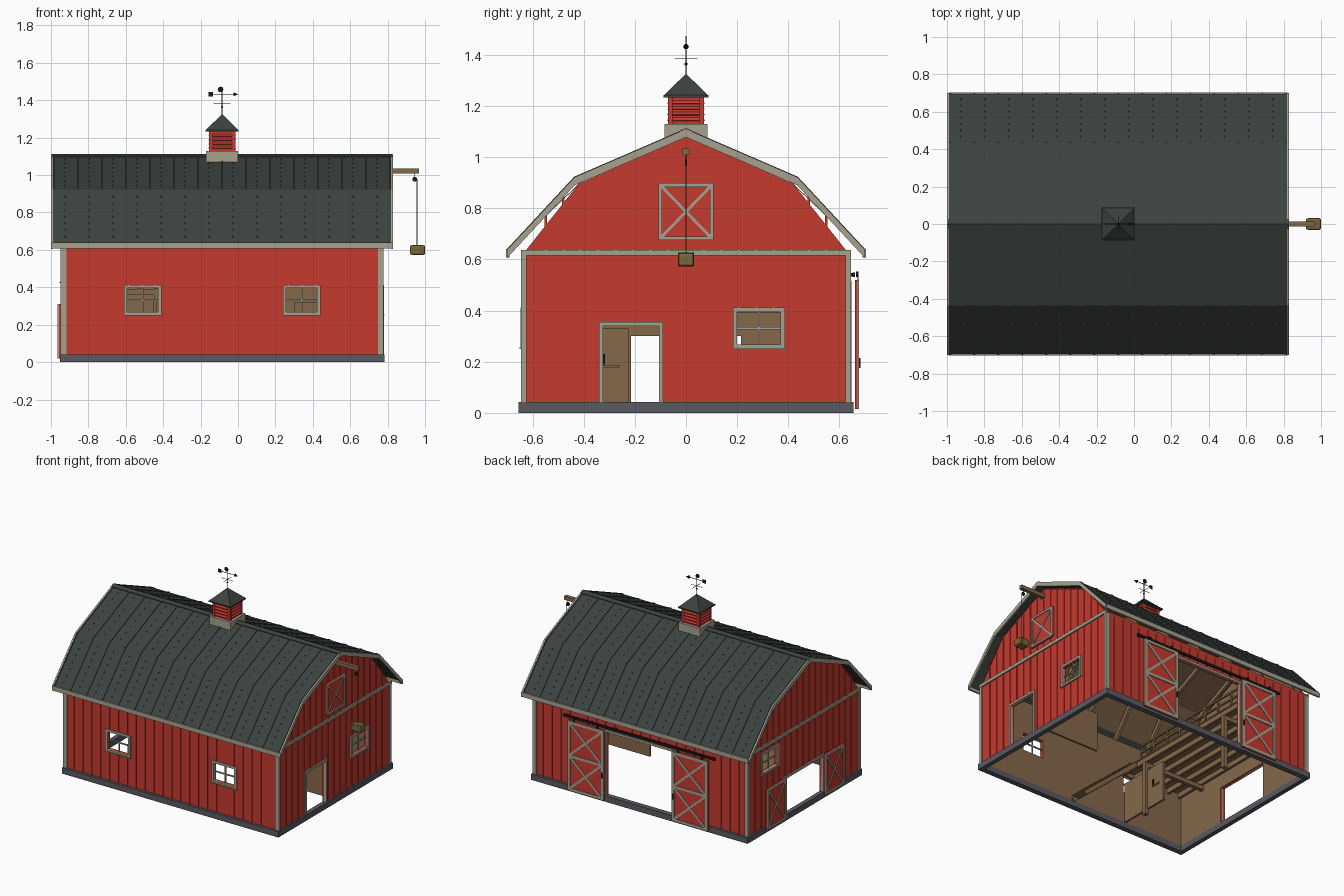
import bpy, bmesh
from math import pi
from mathutils import Vector as V, Matrix

if "Cube" in bpy.data.objects:
    bpy.data.objects.remove(bpy.data.objects["Cube"])

def mat(name, *c):
    m = bpy.data.materials.new(name)
    m.diffuse_color = (*c, 1)
    m.use_nodes = True
    m.node_tree.nodes["Principled BSDF"].inputs["Base Color"].default_value = m.diffuse_color
    return m

RED, TRIM = mat("red_paint", .56, .042, .028), mat("trim_paint", .39, .36, .28)
ROOF, WOOD = mat("roof_metal", .043, .055, .049), mat("bare_wood", .235, .14, .07)
STONE, IRON = mat("foundation_grey", .1, .1, .12), mat("black_iron", .01, .01, .01)
HAY, ROPE = mat("hay", .2, .14, .04), mat("rope", .12, .09, .05)
CX = -.085
parts = []

def part(name, *mats):
    bm = bmesh.new()
    parts.append((name, bm, mats))
    return bm

def box(bm, x0, x1, y0, y1, z0, z1):
    m = Matrix.Translation(((x0+x1)/2, (y0+y1)/2, (z0+z1)/2)) @ Matrix.Diagonal((abs(x1-x0), abs(y1-y0), abs(z1-z0), 1))
    bmesh.ops.create_cube(bm, size=1, matrix=m)

def bar(bm, p, q, w, h, n):
    p, q, n = V(p), V(q), V(n)
    d = (q-p).normalized()
    n = (n - d*n.dot(d)).normalized()
    r = Matrix((n.cross(d), n, d)).transposed().to_4x4()
    bmesh.ops.create_cube(bm, size=1, matrix=Matrix.Translation((p+q)/2) @ r @ Matrix.Diagonal((w, h, (q-p).length, 1)))

def rod(bm, p, q, r, r2=None, seg=8):
    p, q = V(p), V(q)
    m = Matrix.Translation((p+q)/2) @ (q-p).to_track_quat('Z', 'Y').to_matrix().to_4x4()
    bmesh.ops.create_cone(bm, cap_ends=True, segments=seg, radius1=r, radius2=r if r2 is None else r2, depth=(q-p).length, matrix=m)

def prism(bm, pts, x0, x1):
    a, b = [[bm.verts.new((x, y, z)) for y, z in pts] for x in (x0, x1)]
    bm.faces.new(a); bm.faces.new(b)
    for i in range(len(pts)):
        j = (i+1) % len(pts)
        bm.faces.new((a[i], a[j], b[j], b[i]))

# wall frames: u along the wall, n outward, z up
SIDES = {"front": lambda u, n, z: V((u, -.637-n, z)), "back": lambda u, n, z: V((u, .637+n, z)),
         "right": lambda u, n, z: V((.77+n, u, z)), "left": lambda u, n, z: V((-.94-n, u, z))}
WIN = {"front": [(-.593, -.427, .267, .395), (.257, .423, .267, .395)], "back": [],
       "right": [(.2, .37, .267, .395)], "left": [(.305, .475, .44, .57)]}
DOOR = {"front": [], "back": [(-.36, .19, .04, .5)], "right": [(-.325, -.105, .04, .34)], "left": [(-.215, .215, .04, .3)]}

def wbox(bm, F, u0, u1, n0, n1, z0, z1):
    a, b = F(u0, n0, z0), F(u1, n1, z1)
    box(bm, a.x, b.x, a.y, b.y, a.z, b.z)

def frame(bm, F, u0, u1, z0, z1, w, n0, n1, bottom=True):
    wbox(bm, F, u0, u0+w, n0, n1, z0, z1)
    wbox(bm, F, u1-w, u1, n0, n1, z0, z1)
    wbox(bm, F, u0+w, u1-w, n0, n1, z1-w, z1)
    if bottom:
        wbox(bm, F, u0+w, u1-w, n0, n1, z0, z0+w)

def cross(bm, F, u0, u1, z0, z1, w, n):
    out = F(0, 1, 0) - F(0, 0, 0)
    bar(bm, F(u0, n, z0), F(u1, n, z1), w, .006, out)
    bar(bm, F(u0, n, z1), F(u1, n, z0), w, .0055, out)

def wall(bm, F, u0, u1, z0, z1, holes, t=.02):
    us = sorted({u0, u1, *[h[i] for h in holes for i in (0, 1)]})
    zs = sorted({z0, z1, *[h[i] for h in holes for i in (2, 3)]})
    def solid(i, j):
        if not (0 <= i < len(us)-1 and 0 <= j < len(zs)-1):
            return False
        u, z = (us[i]+us[i+1])/2, (zs[j]+zs[j+1])/2
        return not any(h[0] < u < h[1] and h[2] < z < h[3] for h in holes)
    quad = lambda *ps: bm.faces.new([bm.verts.new(F(*p)) for p in ps])
    for i in range(len(us)-1):
        for j in range(len(zs)-1):
            if solid(i, j):
                c = [(us[i], zs[j]), (us[i+1], zs[j]), (us[i+1], zs[j+1]), (us[i], zs[j+1])]
                for n in (0, -t):
                    quad(*[(u, n, z) for u, z in c])
                for k, (di, dj) in enumerate(((0, -1), (1, 0), (0, 1), (-1, 0))):
                    if not solid(i+di, j+dj):
                        (a, b), (d, e) = c[k], c[(k+1) % 4]
                        quad((a, 0, b), (d, 0, e), (d, -t, e), (a, -t, b))
    bmesh.ops.remove_doubles(bm, verts=bm.verts, dist=1e-5)
    bmesh.ops.recalc_face_normals(bm, faces=bm.faces)
    inward = F(0, -1, 0) - F(0, 0, 0)
    for f in bm.faces:
        f.material_index = int(f.normal.dot(inward) > .9)

# foundation ring
b = part("foundation", STONE)
for s in (-1, 1):
    box(b, -.952, .782, s*.655, s*.617, 0, .042)
for x in (-.952, .75):
    box(b, x, x+.032, -.617, .617, 0, .042)

# walls, battens, trim, windows
PROFILE = [(-.70, .635), (-.435, .92), (0, 1.108), (.435, .92), (.70, .635)]
GABLE = [(-.637, .62), (-.625, .637), (-.42, .895), (0, 1.08), (.42, .895), (.625, .637), (.637, .62)]
def roof_z(y):
    y = abs(y)
    return 1.108 - y*.188/.435 if y < .435 else .92 - (y-.435)*.285/.265
trim, batten = part("wall_trim", TRIM), part("wall_battens", RED)
for name, F in SIDES.items():
    longside = name in ("front", "back")
    u0, u1 = (-.94, .77) if longside else (-.617, .617)
    holes = WIN[name] + DOOR[name]
    wall(part(name+"_wall", RED, WOOD), F, u0, u1, .04, .635 if longside else .62, holes)
    count = 24 if longside else 18
    for k in range(1, count):
        u = u0 + (u1-u0)*k/count
        cuts = sorted((h[2]-.018, h[3]+.018) for h in holes if h[0]-.022 < u < h[1]+.022)
        z = .042
        for lo, hi in cuts + [(.612, 0)]:
            if lo > z:
                wbox(batten, F, u-.005, u+.005, 0, .005, z, lo)
            z = max(z, hi)
        if not longside:
            wbox(batten, F, u-.005, u+.005, 0, .005, .635, roof_z(u)-.02)
    e0, e1, w = (-.948, .778, .03) if longside else (-.637, .637, .014)
    for a, c in ((e0, e0+w), (e1-w, e1)):
        wbox(trim, F, a, c, 0, .008, .042, .62)
    if not longside:
        wbox(trim, F, -.645, .645, 0, .01, .615, .637)
    win = part(name+"_windows", TRIM)
    for a, c, d, e in WIN[name]:
        frame(win, F, a-.017, c+.017, d-.017, e+.017, .017, -.01, .01)
        wbox(win, F, a-.02, c+.02, 0, .014, d-.018, d-.012)
        wbox(win, F, (a+c)/2-.004, (a+c)/2+.004, -.012, -.004, d, e)
        wbox(win, F, a, c, -.012, -.004, (d+e)/2-.004, (d+e)/2+.004)
    for a, c, d, e in DOOR[name]:
        frame(trim, F, a-.016, c+.016, d, e+.016, .016, -.01, .01, False)
for name, x, xl in (("left_gable", -.94, -.92), ("right_gable", .75, .747)):
    prism(part(name, RED), GABLE, x, x+.02)
    prism(part(name+"_lining", WOOD), GABLE, xl, xl+.003)

# doors: outside leaves with frame, middle rail and cross braces
def leaf(name, F, u0, u1, z0, z1, n, panels, w=.02):
    wbox(part(name, RED), F, u0, u1, n, n+.01, z0, z1)
    t = part(name+"_bracing", TRIM)
    frame(t, F, u0, u1, z0, z1, w, n+.01, n+.016)
    h = (z1-z0-w)/panels
    for k in range(panels):
        lo = z0+w/2+k*h
        cross(t, F, u0+w/2, u1-w/2, lo, lo+h, w*.8, n+.0125)
        if k:
            wbox(t, F, u0+w, u1-w, n+.01, n+.016, lo-w/2, lo+w/2)
B, L, R = SIDES["back"], SIDES["left"], SIDES["right"]
iron = part("door_hardware", IRON)
for i, (a, c) in enumerate(((-.645, -.358), (.188, .475))):
    leaf(f"sliding_door_{i+1}", B, a, c, .015, .52, .024, 2)
    for u in (a+.05, c-.05):
        wbox(iron, B, u-.006, u+.006, .034, .038, .5, .54)
        rod(iron, B(u, .028, .542), B(u, .038, .542), .01, seg=12)
    h = c-.012 if i == 0 else a+.012
    wbox(iron, B, h-.004, h+.004, .04, .046, .175, .215)
wbox(iron, B, -.69, .52, .014, .024, .532, .548)
for k in range(7):
    u = -.67 + k*.195
    wbox(iron, B, u-.006, u+.006, 0, .014, .534, .546)
for i, (a, c) in enumerate(((-.44, -.222), (.222, .44))):
    leaf(f"end_door_{i+1}", L, a, c, .02, .31, .008, 1, .016)
leaf("hay_door", R, -.108, .108, .675, .898, .004, 1, .014)

# gambrel roof: sheet, ribs, screws, ridge cap, rakes and fascia
def band(bm, x0, x1, top, depth):
    prism(bm, [(y, z+top) for y, z in PROFILE] + [(y, z-depth) for y, z in PROFILE[::-1]], x0, x1)
band(part("roof", ROOF), -.99, .82, 0, .016)
prism(part("roof_deck", WOOD), [(y*.9, roof_z(y*.9)-.016) for y, z in PROFILE]
      + [(y*.9, roof_z(y*.9)-.02) for y, z in PROFILE[::-1]], -.917, .747)
rib, screw = part("roof_ribs", ROOF), part("roof_screws", ROOF)
for k in range(15):
    x = -.983 + k*1.796/14
    for (y0, z0), (y1, z1) in zip(PROFILE, PROFILE[1:]):
        bar(rib, (x, y0, z0), (x, y1, z1), .007, .008, (0, (y0+y1)/2, .6))
        for j in range(1, 8):
            y, z = y0+(y1-y0)*j/8, z0+(z1-z0)*j/8
            box(screw, x+.055, x+.06, y-.003, y+.003, z-.003, z+.003) if k < 14 else None
prism(part("ridge_cap", ROOF), [(-.026, 1.102), (0, 1.113), (.026, 1.102), (.026, 1.09), (-.026, 1.09)], -.995, .826)
rake = part("rake_trim", TRIM)
for x in (-1, .819):
    band(rake, x, x+.011, .002, .03)
for s in (-1, 1):
    box(rake, -.99, .82, s*.69, s*.703, .608, .64)

# cupola
box(part("cupola_base", TRIM), CX-.085, CX+.085, -.085, .085, 1.06, 1.13)
cup, slat = part("cupola", RED), part("cupola_louvres", RED)
box(cup, CX-.065, CX+.065, -.065, .065, 1.13, 1.24)
for s in (-1, 1):
    for t in (-1, 1):
        box(cup, CX+s*.052, CX+s*.071, t*.052, t*.071, 1.13, 1.24)
    for k in range(4):
        z = 1.148 + k*.022
        bar(slat, (CX-.052, s*.068, z), (CX+.052, s*.068, z), .014, .004, (0, s, .8))
        bar(slat, (CX+s*.068, -.052, z), (CX+s*.068, .052, z), .014, .004, (s, 0, .8))
r = part("cupola_roof", ROOF)
bmesh.ops.create_cone(r, cap_ends=True, segments=4, radius1=.088*2**.5, radius2=.002, depth=.085,
                      matrix=Matrix.Translation((CX, 0, 1.2825)) @ Matrix.Rotation(pi/4, 4, 'Z'))
box(r, CX-.088, CX+.088, -.088, .088, 1.234, 1.242)

# weather vane
v = part("weather_vane", IRON)
rod(v, (CX, 0, 1.31), (CX, 0, 1.47), .002)
bmesh.ops.create_uvsphere(v, u_segments=12, v_segments=8, radius=.006, matrix=Matrix.Translation((CX, 0, 1.364)))
rod(v, (CX-.008, -.002, 1.458), (CX-.008, .002, 1.458), .015, seg=12)
rod(v, (CX-.045, 0, 1.385), (CX+.045, 0, 1.385), .0015)
rod(v, (CX, -.045, 1.385), (CX, .045, 1.385), .0015)
rod(v, (CX-.06, 0, 1.432), (CX+.065, 0, 1.432), .002)
rod(v, (CX+.06, 0, 1.432), (CX+.085, 0, 1.432), .011, 0)
box(v, CX-.073, CX-.048, -.0015, .0015, 1.42, 1.445)

# hay hoist
box(part("hoist_beam", WOOD), .6, .968, -.013, .013, 1.008, 1.034)
p = part("hoist_pulley", IRON)
rod(p, (.945, -.004, .978), (.945, .004, .978), .013, seg=12)
rod(p, (.945, 0, .98), (.945, 0, 1.01), .002)
rod(part("hoist_rope", ROPE), (.957, 0, .625), (.957, 0, .978), .002)
hay = part("hay_bale", HAY)
box(hay, .92, 1, -.031, .031, .573, .626)
bmesh.ops.bevel(hay, geom=hay.edges[:], offset=.01, segments=2, profile=.5, affect='EDGES')
b = part("bale_ties", ROPE)
for x in (.94, .976):
    box(b, x, x+.004, -.032, .032, .572, .627)

# interior: rafters, loft, railing, stairs, stall partitions
raf = part("rafters", WOOD)
for k in range(7):
    x = -.88 + k*.265
    for (y0, z0), (y1, z1) in zip(GABLE[1:5], GABLE[2:6]):
        bar(raf, (x, y0*.97, z0-.015), (x, y1*.97, z1-.015), .02, .03, (0, y0+y1, 1))
loft = part("hay_loft", WOOD)
box(loft, -.92, -.42, -.617, .617, .425, .435)
for k in range(6):
    x = -.9 + k*.093
    box(loft, x-.009, x+.009, -.617, .617, .39, .425)
for y in (-.4, .4):
    box(loft, -.92, -.42, y-.014, y+.014, .36, .39)
    box(loft, -.45, -.42, y-.015, y+.015, 0, .36)
rail = part("loft_railing", WOOD)
for k in range(9):
    y = -.44 + k*.13
    box(rail, -.44, -.428, y-.006, y+.006, .435, .53)
for z in (.48, .53):
    box(rail, -.441, -.427, -.44, .61, z, z+.012)
st = part("stairs", WOOD)
for y in (-.595, -.475):
    bar(st, (.02, y, .03), (-.42, y, .41), .03, .01, (0, 1, 0))
for k in range(9):
    x = -k*.05
    box(st, x-.028, x+.028, -.59, -.48, .055+k*.043, .063+k*.043)
stall = part("stall_partitions", WOOD)
box(stall, .3, .74, -.03, -.015, .04, .32)
box(stall, -.452, -.437, -.617, -.225, .04, .33)
box(stall, -.437, -.43, -.33, -.26, .178, .188)
box(iron, -.437, -.43, -.33, -.316, .19, .23)

for name, bm, mats in parts:
    if not bm.faces:
        bm.free()
        continue
    bmesh.ops.recalc_face_normals(bm, faces=bm.faces)
    me = bpy.data.meshes.new(name)
    bm.to_mesh(me)
    bm.free()
    for m in mats:
        me.materials.append(m)
    bpy.context.collection.objects.link(bpy.data.objects.new(name, me))
